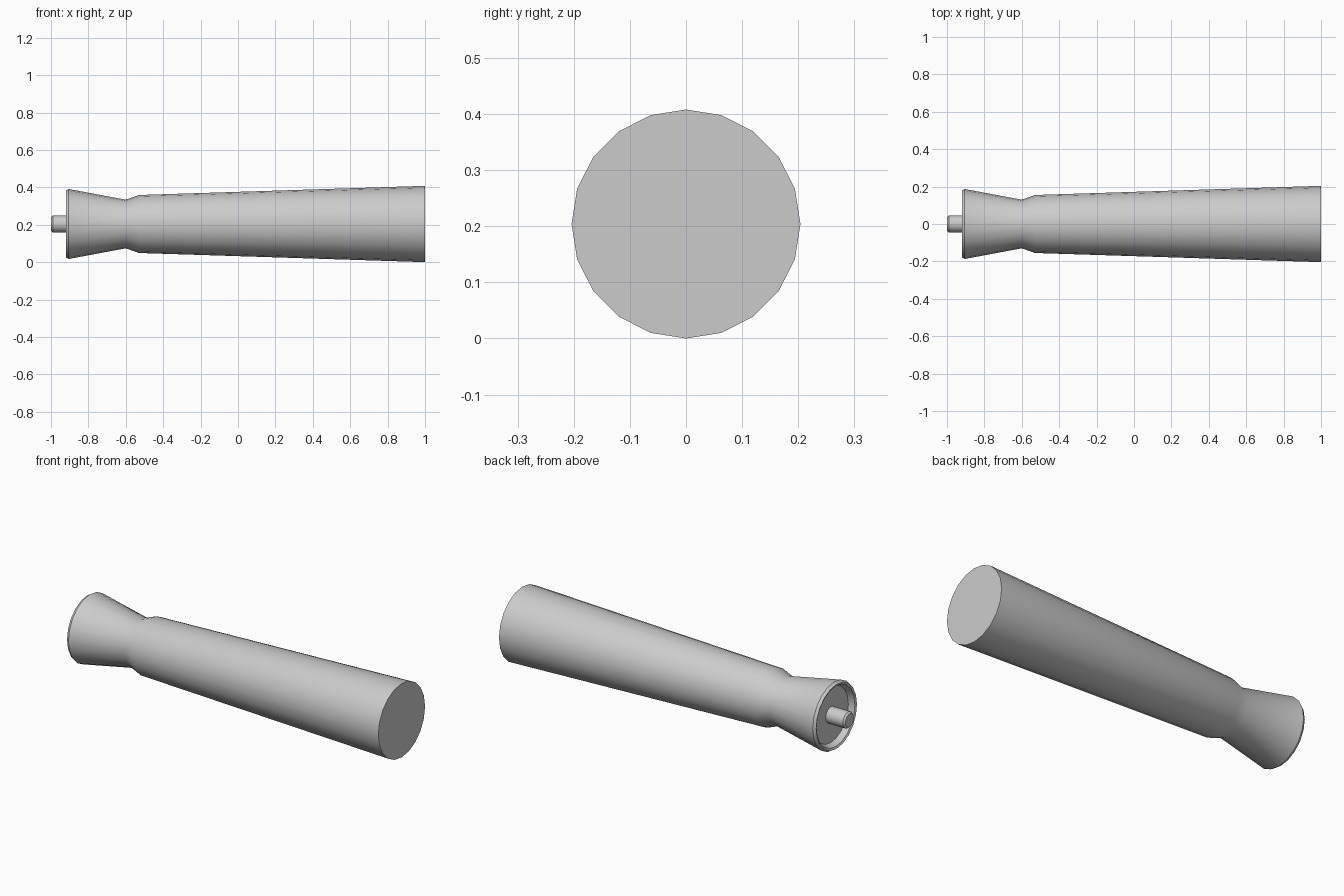
import bpy, bmesh
from math import sin, cos, pi

if "Cube" in bpy.data.objects:
    bpy.data.objects.remove(bpy.data.objects["Cube"])

AXIS_Z = 0.204


def turned(name, profile, sides):
    """Lathe a list of (x, radius) points around the x axis, capping both ends."""
    bm = bmesh.new()
    rings = [[bm.verts.new((x, r * cos(2 * pi * i / sides), r * sin(2 * pi * i / sides)))
              for i in range(sides)] for x, r in profile]
    for a, b in zip(rings, rings[1:]):
        for i in range(sides):
            j = (i + 1) % sides
            bm.faces.new((a[i], a[j], b[j], b[i]))
    bm.faces.new(rings[0])
    bm.faces.new(rings[-1])
    bmesh.ops.recalc_face_normals(bm, faces=bm.faces)
    mesh = bpy.data.meshes.new(name)
    bm.to_mesh(mesh)
    bm.free()
    obj = bpy.data.objects.new(name, mesh)
    obj.location.z = AXIS_Z
    bpy.context.collection.objects.link(obj)
    bpy.ops.object.select_all(action='DESELECT')
    obj.select_set(True)
    bpy.context.view_layer.objects.active = obj
    bpy.ops.object.shade_smooth_by_angle(angle=pi / 6)
    return obj


# Tapered grip with waist, flared collar and recessed end
turned("handle_grip", [(1.0, 0.204), (-0.53, 0.155), (-0.60, 0.13),
                       (-0.905, 0.187), (-0.92, 0.178), (-0.915, 0.167),
                       (-0.885, 0.153)], 20)

# Small pin standing in the recess
turned("end_pin", [(-0.88, 0.045), (-0.99, 0.045), (-1.0, 0.036)], 20)
